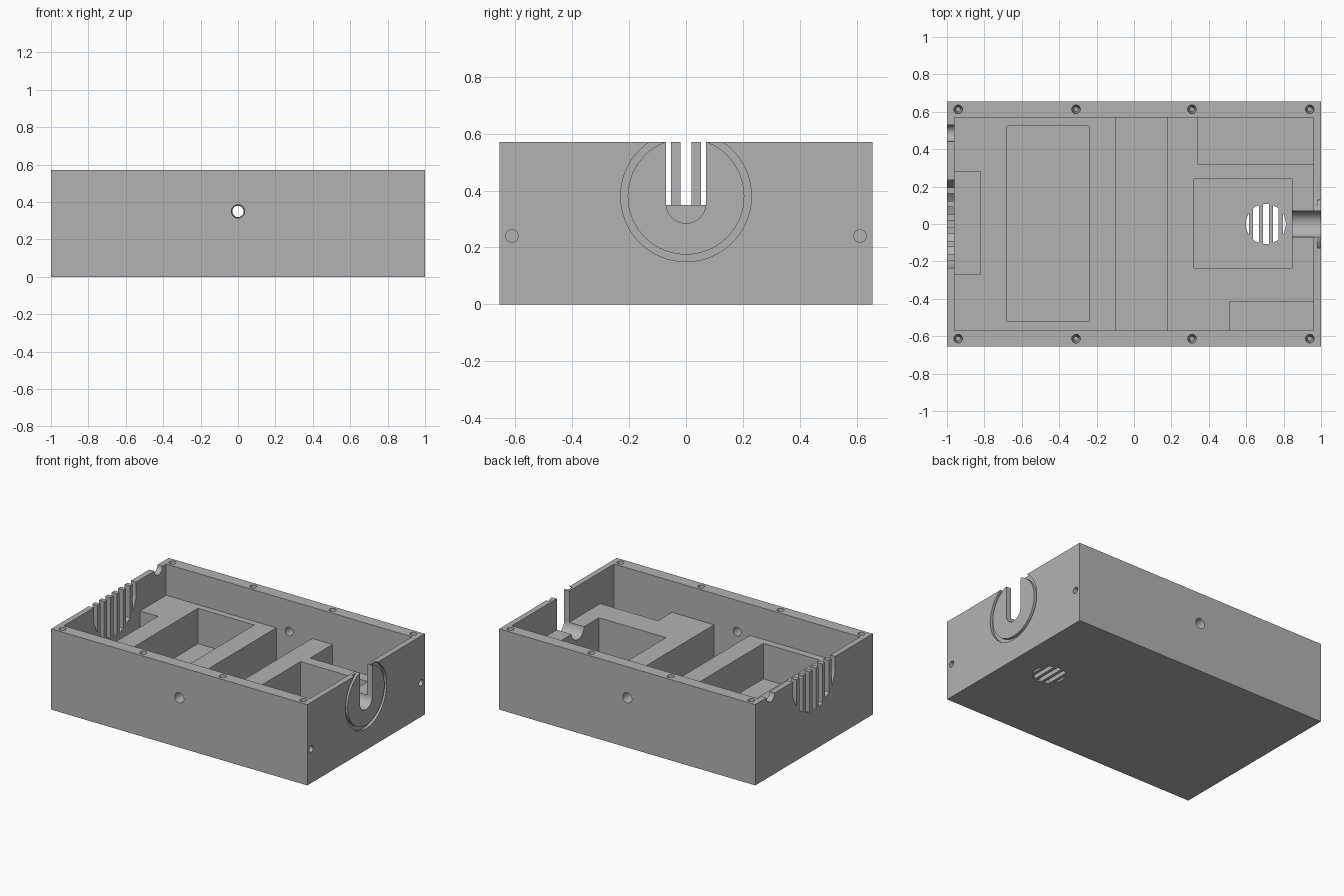
import bpy, bmesh
from math import sin, cos, pi, sqrt

if "Cube" in bpy.data.objects:
    bpy.data.objects.remove(bpy.data.objects["Cube"], do_unlink=True)

grey = bpy.data.materials.new("mid grey")
grey.use_nodes = True
grey.diffuse_color = (0.45, 0.45, 0.45, 1)
grey.node_tree.nodes["Principled BSDF"].inputs["Base Color"].default_value = (0.45, 0.45, 0.45, 1)


def prism(name, points, axis, start, end, end_points=None):
    """Extrude a 2D outline along an axis, optionally tapering to another outline."""
    place = {"x": lambda p, t: (t, p[0], p[1]),
             "y": lambda p, t: (p[0], t, p[1]),
             "z": lambda p, t: (p[0], p[1], t)}[axis]
    bm = bmesh.new()
    a = [bm.verts.new(place(p, start)) for p in points]
    b = [bm.verts.new(place(p, end)) for p in (end_points or points)]
    bm.faces.new(a)
    bm.faces.new(b)
    for i in range(len(a)):
        j = (i + 1) % len(a)
        bm.faces.new((a[i], a[j], b[j], b[i]))
    bmesh.ops.recalc_face_normals(bm, faces=bm.faces)
    mesh = bpy.data.meshes.new(name)
    bm.to_mesh(mesh)
    bm.free()
    mesh.materials.append(grey)
    obj = bpy.data.objects.new(name, mesh)
    bpy.context.collection.objects.link(obj)
    return obj


def box(name, x0, x1, y0, y1, z0, z1):
    return prism(name, [(x0, y0), (x1, y0), (x1, y1), (x0, y1)], "z", z0, z1)


def circle(u, v, r, n=32):
    return [(u + r * cos(2 * pi * i / n), v + r * sin(2 * pi * i / n)) for i in range(n)]


def clipped_slot(centre, half, u0, v0, r, top=None):
    """Outline of a slot whose ends follow a circle; a flat top replaces the upper arc."""
    lo, hi = max(centre - half, u0 - r), min(centre + half, u0 + r)
    us = [lo + (hi - lo) * i / 8 for i in range(9)]
    depth = [sqrt(max(r * r - (u - u0) ** 2, 1e-7)) for u in us]
    lower = [(u, v0 - d) for u, d in zip(us, depth)]
    if top:
        return lower + [(hi, top), (lo, top)]
    return lower + [(u, v0 + d) for u, d in zip(us[::-1], depth[::-1])]


def cut(target, cutter):
    mod = target.modifiers.new("cut", "BOOLEAN")
    mod.operation = "DIFFERENCE"
    mod.solver = "EXACT"
    mod.object = cutter
    bpy.context.view_layer.objects.active = target
    bpy.ops.object.modifier_apply(modifier=mod.name)
    bpy.data.objects.remove(cutter, do_unlink=True)


LENGTH, DEPTH, HEIGHT = 1.0, 0.655, 0.57
IN_X, IN_Y, FLOOR, DECK, OVER = 0.96, 0.57, 0.1, 0.35, 0.7
case = box("enclosure", -LENGTH, LENGTH, -DEPTH, DEPTH, 0, HEIGHT)

# Main cavity above the raised deck
cut(case, box("cavity", -IN_X, IN_X, -IN_Y, IN_Y, DECK, OVER))

# Compartments sunk into the deck
for x0, x1, y0, y1 in [(-0.68, -0.24, -0.52, 0.525),
                       (-0.1, 0.18, -IN_Y, IN_Y),
                       (0.32, 0.845, -0.235, 0.24),
                       (0.34, IN_X, 0.32, IN_Y),
                       (0.51, IN_X, -IN_Y, -0.415),
                       (-IN_X, -0.82, -0.27, 0.28)]:
    cut(case, box("compartment", x0, x1, y0, y1, FLOOR, OVER))

# Ring groove on the right-hand end
groove = prism("groove", circle(0, 0.38, 0.23, 64), "x", 0.98, 1.1)
cut(groove, prism("groove_core", circle(0, 0.38, 0.205, 64), "x", 0.9, 1.2))
cut(case, groove)

# U-shaped opening through that end
u_shape = [(0.07 * cos(a), 0.355 + 0.07 * sin(a)) for a in [pi + pi * i / 20 for i in range(21)]]
cut(case, prism("u_opening", u_shape + [(0.07, OVER), (-0.07, OVER)], "x", 0.8, 1.1))

# Comb of vent slots and a round cable notch in the other end
for i in range(-3, 4):
    cut(case, prism("end_vent", clipped_slot(i * 0.072, 0.02, 0, 0.52, 0.24, OVER), "x", -1.1, -0.93))
cut(case, prism("cable_notch", circle(0.485, HEIGHT, 0.045), "x", -1.1, -0.9))

# Round grille in the floor
for i in range(-2, 3):
    outline = clipped_slot(0.705 + i * 0.053, 0.0155, 0.705, 0, 0.107)
    cut(case, prism("floor_vent", outline, "z", -0.1, 0.2))

# Screw holes: rim, end face, and countersunk holes through the long walls
for side in (-1, 1):
    for x in (-0.94, -0.31, 0.31, 0.94):
        cut(case, prism("rim_hole", circle(x, side * 0.613, 0.025, 24), "z", 0.6, 0.4,
                        circle(x, side * 0.613, 0.012, 24)))
    cut(case, prism("end_hole", circle(side * 0.612, 0.24, 0.022, 24), "x", 1.1, 0.9))
    cut(case, prism("wall_hole", circle(0, 0.35, 0.036), "y", side * 0.66, side * 0.5,
                    circle(0, 0.35, 0.026)))

bpy.ops.object.select_all(action="DESELECT")
case.select_set(True)
bpy.context.view_layer.objects.active = case
bpy.ops.object.shade_smooth_by_angle(angle=0.5)
